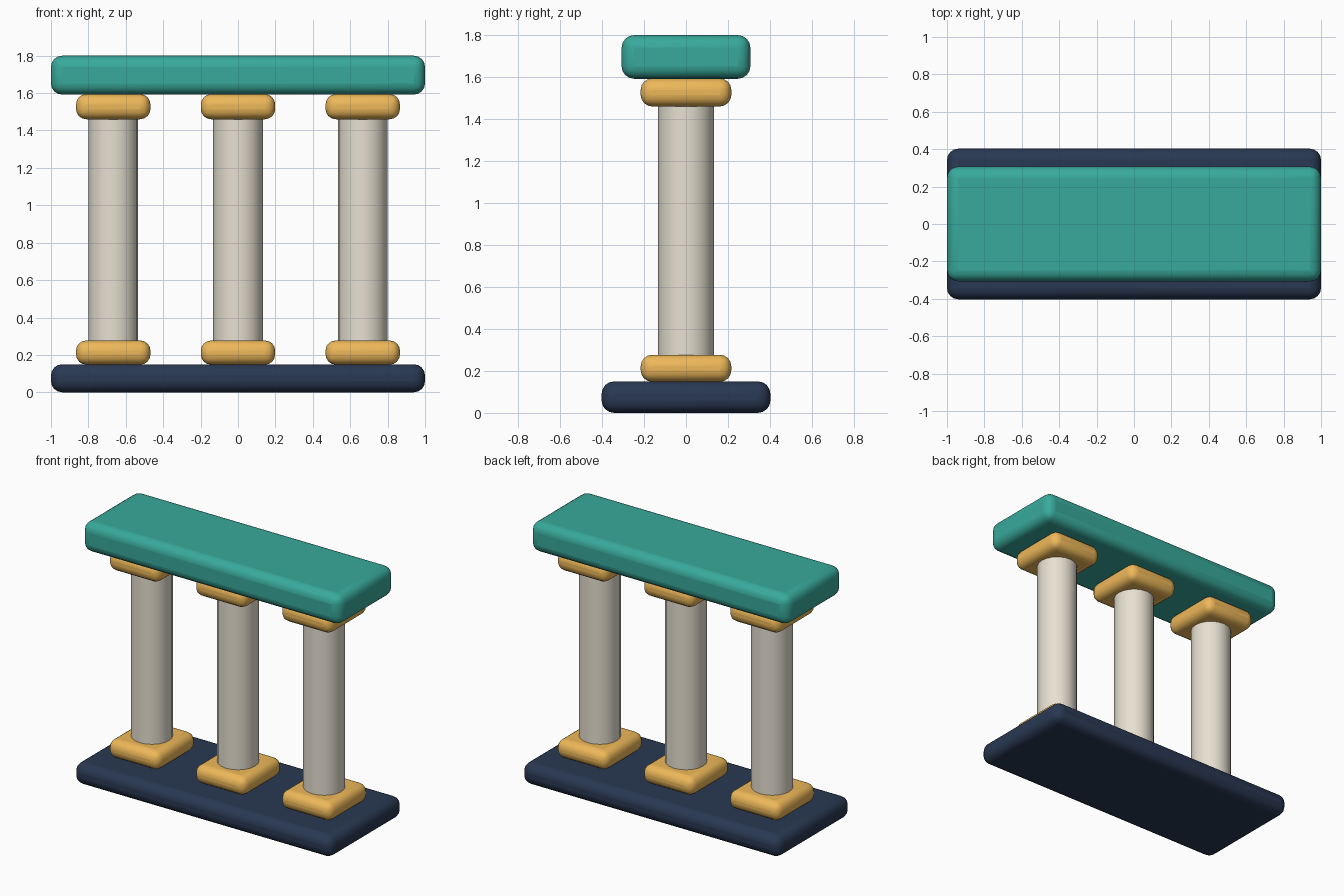
import bpy
import math

if "Cube" in bpy.data.objects:
    bpy.data.objects.remove(bpy.data.objects["Cube"])


def material(name, color):
    m = bpy.data.materials.new(name)
    m.diffuse_color = (*color, 1)
    m.use_nodes = True
    m.node_tree.nodes["Principled BSDF"].inputs["Base Color"].default_value = m.diffuse_color
    return m


navy = material("navy", (0.022, 0.040, 0.085))
gold = material("gold", (0.85, 0.48, 0.10))
teal = material("teal", (0.04, 0.40, 0.33))
stone = material("stone", (0.80, 0.75, 0.64))


def slab(name, x, width, depth, z0, z1, bevel, mat):
    """Rounded box between two heights."""
    bpy.ops.mesh.primitive_cube_add(size=1, location=(x, 0, (z0 + z1) / 2))
    ob = bpy.context.object
    ob.name = name
    ob.scale = (width, depth, z1 - z0)
    bpy.ops.object.transform_apply(location=False, rotation=False, scale=True)
    mod = ob.modifiers.new("round_edges", 'BEVEL')
    mod.width = bevel
    mod.segments = 4
    ob.data.materials.append(mat)
    bpy.ops.object.shade_smooth_by_angle(angle=math.radians(35))
    return ob


def shaft(name, x, z0, z1):
    """Round column shaft."""
    bpy.ops.mesh.primitive_cylinder_add(vertices=20, radius=0.133, depth=z1 - z0,
                                        location=(x, 0, (z0 + z1) / 2))
    ob = bpy.context.object
    ob.name = name
    ob.data.materials.append(stone)
    bpy.ops.object.shade_smooth_by_angle(angle=math.radians(35))
    return ob


# Base slab and top beam
slab("base", 0, 2.0, 0.805, 0, 0.15, 0.06, navy)
slab("top_beam", 0, 2.0, 0.614, 1.592, 1.80, 0.06, teal)

# Three columns, each with a foot and a capital
for side, x in (("left", -0.667), ("middle", 0), ("right", 0.667)):
    slab(side + "_foot", x, 0.398, 0.432, 0.148, 0.277, 0.055, gold)
    shaft(side + "_column", x, 0.27, 1.465)
    slab(side + "_capital", x, 0.398, 0.432, 1.46, 1.594, 0.055, gold)
